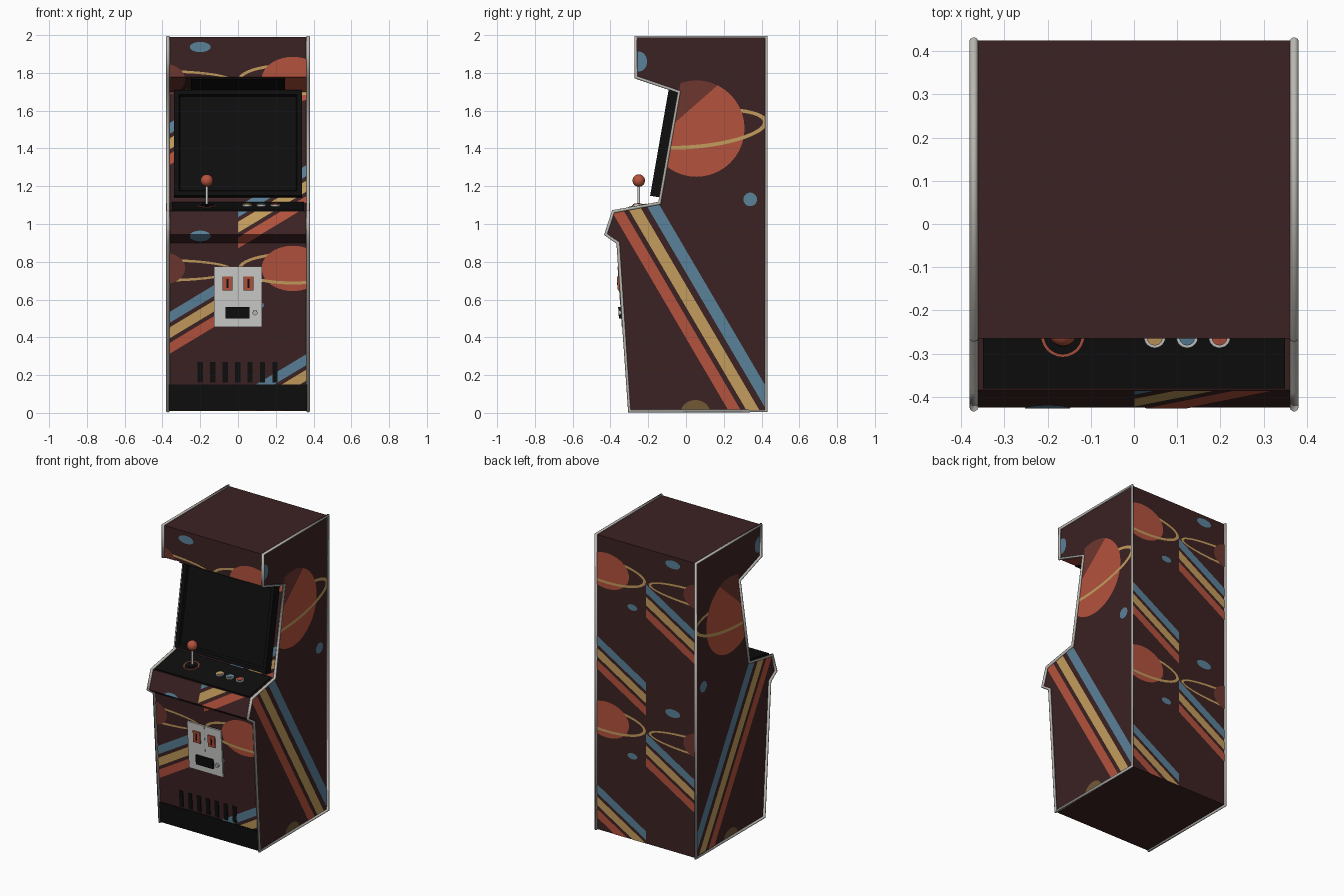
import bpy, bmesh, math
from mathutils import Vector

cube = bpy.data.objects.get("Cube")
if cube:
    bpy.data.objects.remove(cube, do_unlink=True)


# Flat colours
def material(name, r, g, b):
    lin = [((c / 255 + 0.055) / 1.055) ** 2.4 if c > 10 else c / 3295 for c in (r, g, b)]
    m = bpy.data.materials.new(name)
    m.use_nodes = True
    m.diffuse_color = (*lin, 1)
    bsdf = m.node_tree.nodes["Principled BSDF"]
    bsdf.inputs["Base Color"].default_value = (*lin, 1)
    bsdf.inputs["Roughness"].default_value = 0.6
    return m


MAROON = material("maroon", 60, 34, 35)
RED = material("planet red", 180, 82, 61)
DARK_RED = material("shadow red", 110, 54, 47)
YELLOW = material("sand yellow", 196, 156, 92)
DIM_YELLOW = material("dim yellow", 114, 89, 54)
BLUE = material("dusty blue", 90, 129, 154)
BLACK = material("black", 14, 14, 14)
TRIM = material("trim grey", 186, 184, 178)
LIGHT = material("light grey", 205, 205, 203)
ART = [RED, DARK_RED, YELLOW, DIM_YELLOW, BLUE]

# Side outline (y, z), clockwise from the front bottom corner
OUTLINE = [Vector(p) for p in (
    (-0.30, 0.01), (-0.36, 0.90), (-0.425, 0.945), (-0.385, 1.066), (-0.14, 1.11),
    (-0.037, 1.70), (-0.265, 1.777), (-0.265, 1.99), (0.425, 1.99), (0.425, 0.01))]
FRONT, UNDERLIP, LIP, DECK, SCREEN, SOFFIT, MARQUEE, TOP, BACK, BASE = range(10)
HALF = 0.366


def edge(i):
    a, b = OUTLINE[i], OUTLINE[(i + 1) % len(OUTLINE)]
    d = (b - a).normalized()
    return a, b, Vector((-d.y, d.x))


def on_edge(i, x, z, lift=0.0):
    a, b, n = edge(i)
    p = a.lerp(b, (z - a.y) / (b.y - a.y)) + n * lift
    return Vector((x, p.x, p.y))


def finish(name, bm, mats):
    me = bpy.data.meshes.new(name)
    bm.to_mesh(me)
    bm.free()
    for m in mats:
        me.materials.append(m)
    ob = bpy.data.objects.new(name, me)
    bpy.context.collection.objects.link(ob)
    return ob


def smooth(ob):
    bpy.ops.object.select_all(action="DESELECT")
    ob.select_set(True)
    bpy.context.view_layer.objects.active = ob
    bpy.ops.object.shade_smooth_by_angle(angle=math.radians(40))


def slab(name, i, x0, x1, z0, z1, depth, mat, lift=0.0, recess=0.0):
    """Box lying on outline edge i, with an optional sunken middle."""
    bm = bmesh.new()
    corners = ((x0, z0), (x1, z0), (x1, z1), (x0, z1))
    low = [bm.verts.new(on_edge(i, x, z, lift)) for x, z in corners]
    high = [bm.verts.new(on_edge(i, x, z, lift + depth)) for x, z in corners]
    bm.faces.new(low[::-1])
    top = bm.faces.new(high)
    for k in range(4):
        bm.faces.new((low[k], low[k - 3], high[k - 3], high[k]))
    bmesh.ops.recalc_face_normals(bm, faces=bm.faces[:])
    if recess:
        bmesh.ops.inset_region(bm, faces=[top], thickness=0.035)
        bmesh.ops.inset_region(bm, faces=[top], thickness=0.01, depth=-recess)
    return finish(name, bm, [mat])


def disc(name, i, x, z, radius, depth, mat, lift=0.0):
    """Round part standing on outline edge i."""
    n = edge(i)[2]
    axis = Vector((0, n.x, n.y))
    bpy.ops.mesh.primitive_cylinder_add(
        vertices=24, radius=radius, depth=depth, location=on_edge(i, x, z, lift + depth / 2),
        rotation=axis.to_track_quat("Z", "Y").to_euler())
    ob = bpy.context.object
    ob.name = name
    ob.data.materials.append(mat)
    smooth(ob)


# Flat art shapes: lists of polygons in (u, v), a colour and a layer
def oval(u, v, ru, rv, mat, layer=2, start=0, end=360):
    steps = 40
    angles = [math.radians(start + (end - start) * k / steps) for k in range(steps)]
    return [[(u + ru * math.cos(t), v + rv * math.sin(t)) for t in angles]], mat, layer


def ring(u, v, ru, rv, width, tilt, layer, start=0, end=360):
    steps, polys, c, s = 48, [], math.cos(tilt), math.sin(tilt)

    def point(k, shrink):
        t = math.radians(start + (end - start) * k / steps)
        p, q = (ru - shrink * 1.3) * math.cos(t), (rv - shrink) * math.sin(t)
        return u + p * c - q * s, v + p * s + q * c
    for k in range(steps):
        polys.append([point(k, 0), point(k + 1, 0), point(k + 1, width), point(k, width)])
    return polys, YELLOW, layer


def art(name, shapes, clips, place, flip=False):
    """Clip shapes by half planes, then lay them on a surface."""
    bm = bmesh.new()
    for polys, mat, layer in shapes:
        for poly in polys:
            f = bm.faces.new([bm.verts.new((u, v, layer * 0.001)) for u, v in poly])
            f.material_index = ART.index(mat)
    bmesh.ops.recalc_face_normals(bm, faces=bm.faces[:])
    for f in bm.faces:
        f.normal_update()
        if (f.normal.z < 0) != flip:
            f.normal_flip()
    for (pu, pv), (nu, nv) in clips:
        bmesh.ops.bisect_plane(bm, geom=bm.verts[:] + bm.edges[:] + bm.faces[:], dist=1e-6,
                               plane_co=(pu, pv, 0), plane_no=(nu, nv, 0), clear_outer=True)
    if bm.faces:
        for v in bm.verts:
            v.co = place(*v.co)
        finish(name, bm, ART)
    else:
        bm.free()


# Cabinet body
bm = bmesh.new()
face = bm.faces.new([bm.verts.new((-HALF, p.x, p.y)) for p in OUTLINE])
out = bmesh.ops.extrude_face_region(bm, geom=[face])
bmesh.ops.translate(bm, vec=(2 * HALF, 0, 0),
                    verts=[g for g in out["geom"] if isinstance(g, bmesh.types.BMVert)])
bmesh.ops.recalc_face_normals(bm, faces=bm.faces[:])
finish("cabinet_body", bm, [MAROON])

# Edge trim tubes
for side, sign in (("left", 1), ("right", -1)):
    cu = bpy.data.curves.new(side + "_edge_trim", "CURVE")
    cu.dimensions = "3D"
    cu.bevel_depth = 0.0098
    cu.bevel_resolution = 3
    sp = cu.splines.new("POLY")
    sp.points.add(len(OUTLINE) - 1)
    for pt, p in zip(sp.points, OUTLINE):
        pt.co = (sign * 0.371, p.x, p.y, 1)
    sp.use_cyclic_u = True
    cu.materials.append(TRIM)
    bpy.context.collection.objects.link(bpy.data.objects.new(side + "_edge_trim", cu))

# Side art: stripes, ringed planet and moons
stripes = [([[(a, 0), (b, 0), (b - 0.645, 1.1), (a - 0.645, 1.1)]], m, 2)
           for a, b, m in ((0.232, 0.298, RED), (0.328, 0.397, YELLOW), (0.435, 0.505, BLUE))]
planet = [ring(0.055, 1.505, 0.38, 0.105, 0.02, 0.1, 1), oval(0.055, 1.505, 0.255, 0.255, RED),
          oval(0.055, 1.505, 0.255, 0.255, DARK_RED, 3, 64, 202),
          ring(0.055, 1.505, 0.38, 0.105, 0.02, 0.1, 4, 180, 360)]
moons = [oval(0.34, 1.13, 0.036, 0.036, BLUE), oval(-0.25, 1.86, 0.044, 0.053, BLUE),
         oval(0.05, 0.0, 0.078, 0.068, DIM_YELLOW)]
for side, sign in (("left", 1), ("right", -1)):
    for label, shapes, edges in (("stripes", stripes, (LIP, DECK, BACK, BASE)),
                                 ("planet", planet, (SCREEN, BACK)),
                                 ("moons", moons, (MARQUEE, BASE))):
        art(f"{side}_{label}", shapes, [(edge(i)[0], edge(i)[2]) for i in edges],
            lambda u, v, w, s=sign: (s * (HALF + w), u, v), sign < 0)

# Repeating art on the front and back panels
tile = []
for z in (0, 1):
    tile += [oval(-0.2, z + 0.937, 0.055, 0.027, BLUE), oval(0.1, z + 0.57, 0.037, 0.02, BLUE),
             ring(0.29, z + 0.765, 0.29, 0.085, 0.016, 0, 1),
             oval(0.29, z + 0.765, 0.165, 0.12, RED),
             ring(0.29, z + 0.765, 0.29, 0.085, 0.016, 0, 3, 180, 360),
             ring(-0.4, z + 0.755, 0.38, 0.06, 0.014, 0, 1),
             oval(-0.4, z + 0.765, 0.12, 0.085, DARK_RED)]
    for left, rise in ((-0.365, 0.34), (0, -0.1)):
        for k, mat in enumerate((RED, YELLOW, BLUE)):
            low = z + rise + k * 0.082 - 0.029
            tile.append(([[(left, low), (left + 0.365, low + 0.22),
                           (left + 0.365, low + 0.278), (left, low + 0.058)]], mat, 2))
for label, i in (("front", FRONT), ("under_lip", UNDERLIP), ("lip", LIP), ("screen_wall", SCREEN),
                 ("soffit", SOFFIT), ("marquee", MARQUEE), ("back", BACK)):
    z0, z1 = sorted((edge(i)[0].y, edge(i)[1].y))
    art(label + "_art", tile,
        [((0.363, 0), (1, 0)), ((-0.363, 0), (-1, 0)), ((0, z1), (0, 1)), ((0, z0), (0, -1))],
        lambda u, v, w, e=i: on_edge(e, u, v, w), i == BACK)

# Screen bezel, speaker panel and control deck
slab("screen_bezel", SCREEN, -0.338, 0.338, 1.14, 1.70, 0.056, BLACK, recess=0.015)
slab("speaker_panel", SOFFIT, -0.25, 0.25, 1.703, 1.776, 0.008, BLACK)
slab("control_deck", DECK, -0.35, 0.35, 1.067, 1.109, 0.008, BLACK)

# Joystick
disc("joystick_ring", DECK, -0.165, 1.089, 0.05, 0.002, RED, 0.008)
disc("joystick_plate", DECK, -0.165, 1.089, 0.044, 0.003, BLACK, 0.008)
disc("joystick_collar", DECK, -0.165, 1.089, 0.025, 0.008, BLACK, 0.008)
bpy.ops.mesh.primitive_cylinder_add(vertices=12, radius=0.007, depth=0.12,
                                    location=(-0.165, -0.25, 1.155))
bpy.context.object.name = "joystick_shaft"
bpy.context.object.data.materials.append(LIGHT)
smooth(bpy.context.object)
bpy.ops.mesh.primitive_uv_sphere_add(segments=24, ring_count=14, radius=0.033,
                                     location=(-0.165, -0.25, 1.23))
bpy.context.object.name = "joystick_ball"
bpy.context.object.data.materials.append(RED)
bpy.ops.object.shade_smooth()

# Buttons
for k, mat in enumerate((YELLOW, BLUE, RED)):
    x = 0.048 + 0.075 * k
    disc(f"button_rim_{k + 1}", DECK, x, 1.0885, 0.025, 0.008, LIGHT, 0.008)
    disc(f"button_cap_{k + 1}", DECK, x, 1.0885, 0.018, 0.013, mat, 0.008)

# Coin door
slab("coin_door", FRONT, -0.126, 0.126, 0.455, 0.775, 0.010, LIGHT)
slab("coin_door_seam", FRONT, -0.002, 0.002, 0.60, 0.775, 0.001, TRIM, 0.010)
for side, x in (("right", -0.055), ("left", 0.055)):
    slab(side + "_coin_slot", FRONT, x - 0.026, x + 0.026, 0.648, 0.724, 0.008, RED, 0.010)
    slab(side + "_coin_slit", FRONT, x - 0.005, x + 0.005, 0.662, 0.71, 0.001, BLACK, 0.018)
slab("coin_return", FRONT, -0.065, 0.062, 0.50, 0.562, 0.012, BLACK, 0.010)
disc("door_lock", FRONT, 0.09, 0.531, 0.013, 0.012, TRIM, 0.010)

# Vents and kick plate
for k in range(7):
    x = -0.2 + 0.066 * k
    slab(f"vent_{k + 1}", FRONT, x - 0.014, x + 0.014, 0.16, 0.27, 0.005, BLACK)
slab("kick_plate", FRONT, -0.364, 0.364, 0.012, 0.15, 0.005, BLACK)
